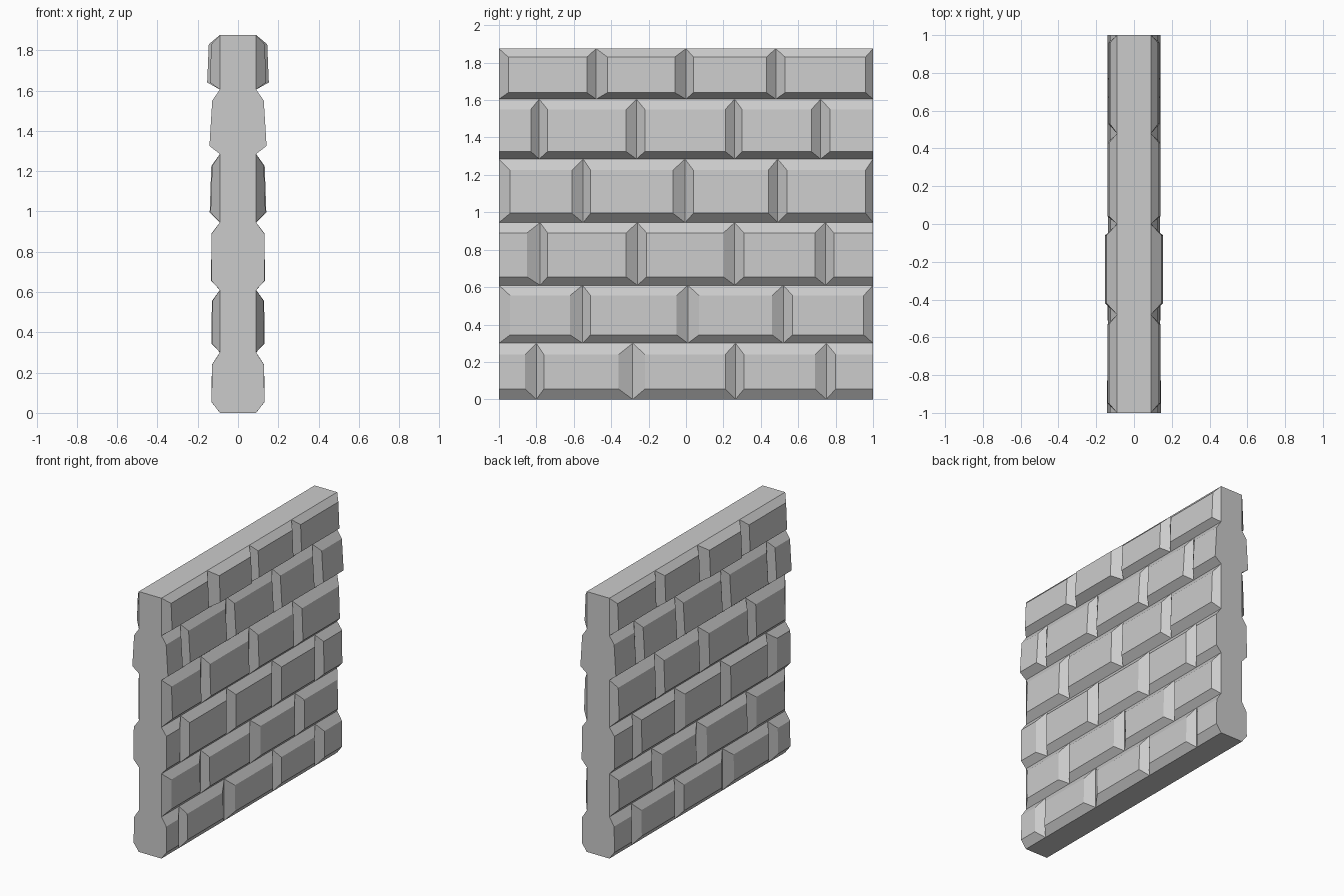
import bpy, bmesh, random

if "Cube" in bpy.data.objects:
    bpy.data.objects.remove(bpy.data.objects["Cube"])

random.seed(4)
CORE = 0.09      # half thickness of the core slab
TOP = 1.875

# each course: bottom z, top z, face bottom z, face top z, depth low, depth high,
#              seams between bricks (y), raised face extents (y) per brick
COURSES = [
    (0.0, 0.30, 0.055, 0.24, 0.133, 0.130, [-0.80, -0.285, 0.265, 0.75],
     [(-1, -0.86), (-0.76, -0.36), (-0.22, 0.21), (0.31, 0.69), (0.80, 1)]),
    (0.30, 0.61, 0.345, 0.555, 0.130, 0.127, [-0.553, 0.01, 0.52],
     [(-0.94, -0.62), (-0.51, -0.05), (0.07, 0.46), (0.57, 0.95)]),
    (0.61, 0.945, 0.655, 0.89, 0.133, 0.132, [-0.78, -0.26, 0.26, 0.745],
     [(-1, -0.85), (-0.74, -0.32), (-0.21, 0.20), (0.31, 0.69), (0.79, 1)]),
    (0.945, 1.285, 0.995, 1.225, 0.138, 0.130, [-0.55, -0.005, 0.49],
     [(-0.94, -0.61), (-0.51, -0.07), (0.04, 0.44), (0.54, 0.96)]),
    (1.285, 1.605, 1.325, 1.55, 0.140, 0.126, [-0.785, -0.265, 0.26, 0.72],
     [(-1, -0.83), (-0.74, -0.32), (-0.22, 0.21), (0.30, 0.67), (0.77, 1)]),
    (1.605, TOP, 1.64, 1.83, 0.138, 0.130, [-0.48, 0.0, 0.48],
     [(-0.95, -0.53), (-0.42, -0.06), (0.04, 0.43), (0.53, 0.96)]),
]


def make_object(name, bm):
    bmesh.ops.recalc_face_normals(bm, faces=bm.faces)
    mesh = bpy.data.meshes.new(name)
    bm.to_mesh(mesh)
    bm.free()
    obj = bpy.data.objects.new(name, mesh)
    bpy.context.collection.objects.link(obj)
    return obj


def add_brick(bm, base, face, low, high):
    """Raised brick: rectangular base on the slab, inset face, sloping sides."""
    y0, y1, z0, z1 = base
    a, b, c, d = face
    outer = [bm.verts.new((CORE, y, z)) for y, z in ((y0, z0), (y1, z0), (y1, z1), (y0, z1))]
    inner = [bm.verts.new((x, y, z)) for x, y, z in
             ((low, a, c), (low, b, c), (high, b, d), (high, a, d))]
    bm.faces.new(inner)
    for i in range(4):
        j = (i + 1) % 4
        bm.faces.new((outer[i], outer[j], inner[j], inner[i]))


# core slab: ends, top and bottom; its broad sides are covered by the bricks
bm = bmesh.new()
bmesh.ops.create_cube(bm, size=1)
for v in bm.verts:
    v.co = (v.co.x * 2 * CORE, v.co.y * 2, (v.co.z + 0.5) * TOP)
bm.normal_update()
bmesh.ops.delete(bm, geom=[f for f in bm.faces if abs(f.normal.x) > 0.5], context='FACES_ONLY')
make_object("wall_core", bm)

# brick courses on one side, mirrored to the other
for n, (z0, z1, f0, f1, low, high, seams, faces) in enumerate(COURSES):
    bm = bmesh.new()
    edges = [-1.0] + seams + [1.0]
    for i, (a, b) in enumerate(faces):
        # small unevenness in depth; one brick of the top course stands proud
        extra = 0.015 if (n, i) == (5, 1) else random.uniform(-0.003, 0.003)
        add_brick(bm, (edges[i], edges[i + 1], z0, z1), (a, b, f0, f1), low + extra, high + extra)
    course = make_object(f"brick_course_{n + 1}", bm)
    # an open sheet: make sure the raised faces look outward
    if sum(p.normal.x * p.area for p in course.data.polygons) < 0:
        course.data.flip_normals()
    mod = course.modifiers.new("other_side", 'MIRROR')
    mod.use_axis = (True, False, False)
    mod.use_mirror_merge = False
